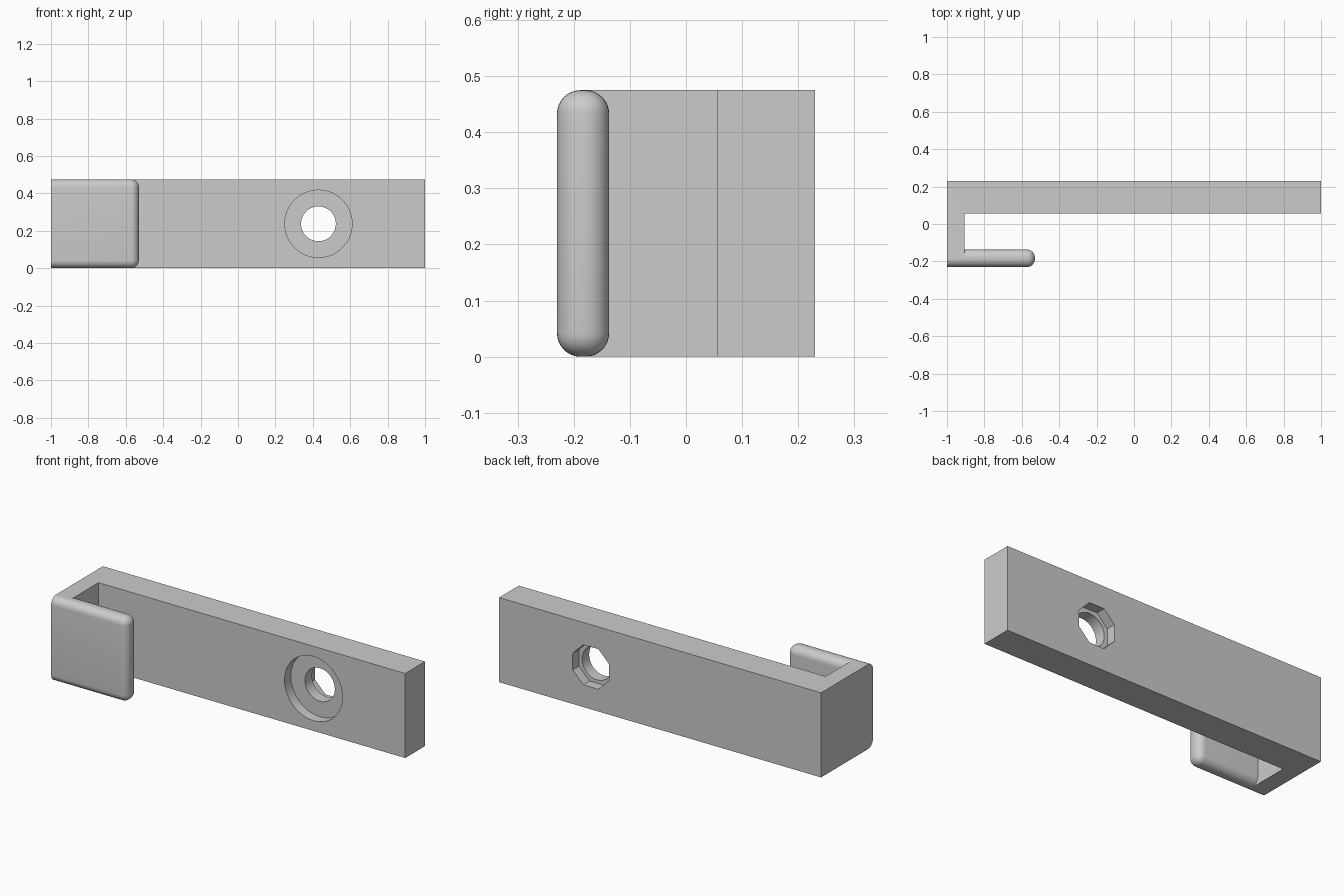
import bpy, bmesh, math
from mathutils import Matrix, Vector

cube = bpy.data.objects.get("Cube")
if cube:
    bpy.data.objects.remove(cube, do_unlink=True)

grey = bpy.data.materials.new("plain grey")
grey.use_nodes = True
colour = (0.6, 0.6, 0.6, 1)
grey.diffuse_color = colour
grey.node_tree.nodes["Principled BSDF"].inputs["Base Color"].default_value = colour

HEIGHT = 0.475
BACK, PLATE_FRONT, FRONT = 0.23, 0.055, -0.23
HOLE_X, HOLE_Z = 0.43, HEIGHT / 2


def finish(name, bm):
    bmesh.ops.recalc_face_normals(bm, faces=bm.faces[:])
    mesh = bpy.data.meshes.new(name)
    bm.to_mesh(mesh)
    bm.free()
    mesh.materials.append(grey)
    obj = bpy.data.objects.new(name, mesh)
    bpy.context.collection.objects.link(obj)
    return obj


def prism(name, outline):
    """Extrude a plan outline to the full height."""
    bm = bmesh.new()
    face = bm.faces.new([bm.verts.new((x, y, 0)) for x, y in outline])
    top = bmesh.ops.extrude_face_region(bm, geom=[face])["geom"]
    verts = [g for g in top if isinstance(g, bmesh.types.BMVert)]
    bmesh.ops.translate(bm, verts=verts, vec=(0, 0, HEIGHT))
    return finish(name, bm)


def bore(name, radius, y0, y1, sides):
    """Cutter running along y at the hole position."""
    bm = bmesh.new()
    place = (Matrix.Translation((HOLE_X, (y0 + y1) / 2, HOLE_Z))
             @ Matrix.Rotation(math.pi / 2, 4, "X")
             @ Matrix.Rotation(math.pi / sides, 4, "Z"))
    bmesh.ops.create_cone(bm, cap_ends=True, segments=sides, radius1=radius,
                          radius2=radius, depth=y1 - y0, matrix=place)
    return finish(name, bm)


def combine(target, other, operation):
    mod = target.modifiers.new(operation.lower(), "BOOLEAN")
    mod.operation, mod.solver, mod.object = operation, "EXACT", other
    bpy.context.view_layer.objects.active = target
    bpy.ops.object.modifier_apply(modifier=mod.name)
    bpy.data.objects.remove(other, do_unlink=True)


# Long plate with the short side wall
bracket = prism("hook_bracket", [
    (-1, BACK), (-1, -0.185), (-0.905, -0.185),
    (-0.905, PLATE_FRONT), (1, PLATE_FRONT), (1, BACK)])

# Rounded front lip, left square where it meets the outer end
lip = prism("front_lip", [(-1, FRONT), (-0.53, FRONT), (-0.53, -0.137), (-1, -0.137)])
bm = bmesh.new()
bm.from_mesh(lip.data)
rounded = [e for e in bm.edges if any(v.co.x > -0.9 for v in e.verts)]
bmesh.ops.bevel(bm, geom=rounded, offset=0.042, segments=8, profile=0.5, affect="EDGES")
bm.to_mesh(lip.data)
bm.free()
combine(bracket, lip, "UNION")

# Screw hole, round front recess and eight-sided back recess
combine(bracket, bore("through_hole", 0.093, -0.1, 0.4, 64), "DIFFERENCE")
combine(bracket, bore("front_recess", 0.18, 0, 0.112, 64), "DIFFERENCE")
combine(bracket, bore("back_recess", 0.122, 0.175, 0.3, 8), "DIFFERENCE")

bpy.ops.object.select_all(action="DESELECT")
bracket.select_set(True)
bpy.context.view_layer.objects.active = bracket
bpy.ops.object.shade_smooth_by_angle(angle=math.radians(30))
